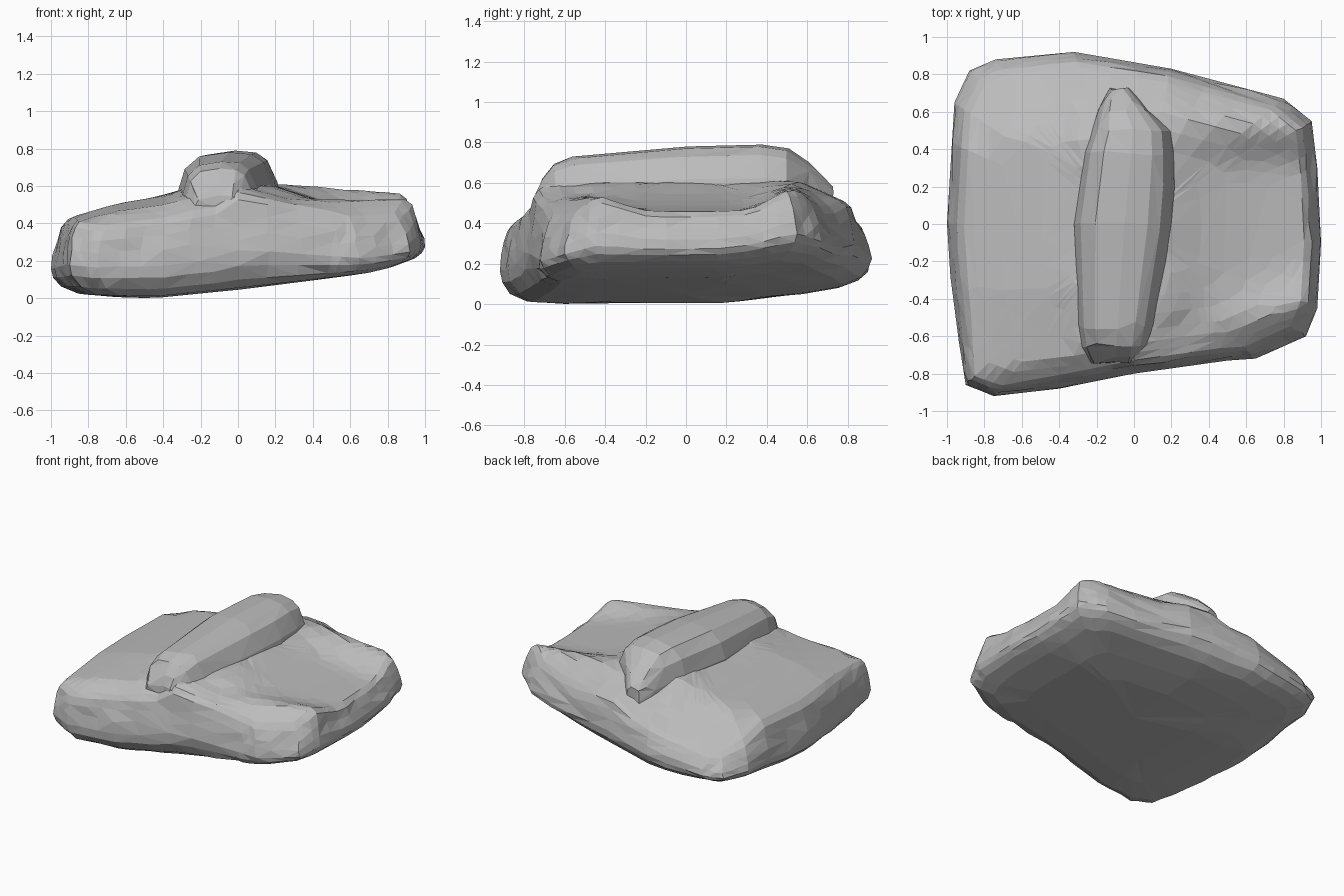
import bpy, bmesh, math, random
from mathutils import Vector

random.seed(4)
cube = bpy.data.objects.get("Cube")
if cube:
    bpy.data.objects.remove(cube)

stone = bpy.data.materials.new("plain grey")
stone.use_nodes = True
stone.diffuse_color = (0.5, 0.5, 0.5, 1)
stone.node_tree.nodes["Principled BSDF"].inputs["Base Color"].default_value = (0.5, 0.5, 0.5, 1)


def lerp(a, b, t):
    return a + (b - a) * t


def curve(points, t):
    """Piecewise linear lookup."""
    if t <= points[0][0]:
        return points[0][1]
    for (a, va), (b, vb) in zip(points, points[1:]):
        if t <= b:
            return lerp(va, vb, (t - a) / (b - a))
    return points[-1][1]


def bump(t, centre, width):
    return math.exp(-((t - centre) / width) ** 2)


def loft(name, rings, start, end):
    """Skin closed rings and cap both ends with a fan."""
    bm = bmesh.new()
    loops = [[bm.verts.new(p) for p in ring] for ring in rings]
    for a, b in zip(loops, loops[1:]):
        for i in range(len(a)):
            j = (i + 1) % len(a)
            bm.faces.new((a[i], a[j], b[j], b[i]))
    for loop, tip in ((loops[0], start), (loops[-1], end)):
        v = bm.verts.new(tip)
        for i in range(len(loop)):
            bm.faces.new((loop[i], loop[(i + 1) % len(loop)], v))
    bmesh.ops.recalc_face_normals(bm, faces=bm.faces)
    bmesh.ops.triangulate(bm, faces=bm.faces)
    mesh = bpy.data.meshes.new(name)
    bm.to_mesh(mesh)
    bm.free()
    mesh.materials.append(stone)
    obj = bpy.data.objects.new(name, mesh)
    bpy.context.collection.objects.link(obj)
    # Irregular facets
    dec = obj.modifiers.new("facets", 'DECIMATE')
    dec.ratio = 0.65


# Slab: lopsided outline, sloping underside and shaped top
outline = [(-1, 0), (-0.98, -0.3), (-0.94, -0.6), (-0.9, -0.86), (-0.75, -0.92),
           (-0.4, -0.88), (0, -0.8), (0.5, -0.73), (0.65, -0.72), (0.92, -0.6),
           (0.98, -0.45), (1, -0.1), (0.98, 0.3), (0.95, 0.55), (0.8, 0.67),
           (0.2, 0.83), (-0.32, 0.92), (-0.74, 0.88), (-0.88, 0.82), (-0.96, 0.65)]
STEPS = 3
rim = []
for i, p in enumerate(outline):
    q = outline[(i + 1) % len(outline)]
    rim += [Vector(p).lerp(Vector(q), k / STEPS) for k in range(STEPS)]

under = [(-1, 0.04), (-0.8, 0.01), (-0.45, 0.0), (0, 0.045), (0.7, 0.13), (1, 0.2)]
left_top = [(-1, 0.38), (-0.87, 0.44), (-0.65, 0.505), (-0.38, 0.55), (-0.28, 0.59), (0, 0.61)]
right_top = [(0, 0.61), (0.2, 0.6), (0.4, 0.53), (0.65, 0.48), (1, 0.45)]
front_crest = [(-0.9, -0.82), (-0.25, -0.68), (0.15, -0.64), (0.92, -0.42)]


def low_z(x, y):
    tilt = max(0, x) * 0.025 * (y + 0.6)
    return curve(under, x) + tilt + 0.13 * max(0, y - 0.2)


def top_z(x, y):
    crest = curve(front_crest, x)
    if x < 0:
        z = curve(left_top, x)
        z -= lerp(0.18, 0.06, -x) * max(0, -y - 0.35)
        z -= 0.6 * max(0, crest - y)
        z -= 0.45 * max(0, y - 0.45)
        # Softer back left corner
        z -= 0.2 * max(0, y - 0.5) * max(0, -x - 0.4)
    else:
        z = curve(right_top, x)
        out = min(1, x / 0.25)
        # Raised lobes along the front and back of the dipped panel
        z = lerp(z, 0.53, out * bump(y, crest, 0.14))
        z = lerp(z, 0.63 - 0.08 * x, out * bump(y, 0.52, 0.14))
        z -= lerp(0.6, 0.45, out) * max(0, crest - y)
        z -= 0.45 * max(0, y - 0.56)
    return z


levels = [(0.4, 0), (0.65, 0.0), (0.85, 0.015), (0.94, 0.08), (0.985, 0.2), (1, 0.34),
          (0.99, 0.55), (0.97, 0.75), (0.945, 0.93), (0.91, 1), (0.86, 1), (0.8, 1), (0.72, 1),
          (0.62, 1), (0.5, 1), (0.36, 1), (0.2, 1)]
rings = []
for s, f in levels:
    ring = []
    for p in rim:
        # Upright wall at the front left corner
        corner = bump(p.x, -0.9, 0.3) * bump(p.y, -0.9, 0.3)
        sp = lerp(s, 1, 0.4 * corner) if 0.5 < f and s > 0.9 else s
        x, y = p.x * sp, p.y * sp
        if 0 < f < 1 and s < 0.999:
            x += random.uniform(-0.008, 0.008)
            y += random.uniform(-0.008, 0.008)
        # Widest line sits high at front and back, low on the right
        h = f + f * (1 - f) * (0.65 * y * y - 0.4 * max(0, x))
        ring.append((x, y, lerp(low_z(x, y), top_z(x, y), h)))
    rings.append(ring)
loft("slab", rings, (0, 0, low_z(0, 0)), (0, 0, top_z(0, 0)))

# Ridge: long raised hump running front to back
left_edge = [(-0.74, -0.24), (-0.62, -0.3), (0, -0.33), (0.4, -0.27), (0.65, -0.18), (0.72, -0.13)]
right_edge = [(-0.74, 0.05), (-0.62, 0.11), (-0.3, 0.18), (0, 0.23), (0.3, 0.25),
              (0.5, 0.22), (0.6, 0.11), (0.72, -0.02)]
crest_z = [(-0.74, 0.55), (-0.66, 0.69), (-0.55, 0.73), (0, 0.78), (0.4, 0.79),
           (0.5, 0.77), (0.62, 0.69), (0.72, 0.58)]
section = [(0, 0), (0.02, 0.45), (0.08, 0.75), (0.22, 0.94), (0.5, 1), (0.72, 0.97),
           (0.84, 0.86), (0.94, 0.55), (1, 0.1)]
rings = []
for y in (-0.74, -0.7, -0.65, -0.55, -0.4, -0.2, 0, 0.2, 0.38, 0.5, 0.6, 0.67, 0.72):
    x0, x1, z1 = curve(left_edge, y), curve(right_edge, y), curve(crest_z, y)
    ring = []
    for u, h in section:
        ring.append((lerp(x0, x1, u), y + random.uniform(-0.012, 0.012), lerp(0.42, z1, h)))
    rings.append(ring)
loft("ridge", rings, (-0.07, -0.74, 0.46), (-0.07, 0.72, 0.46))
